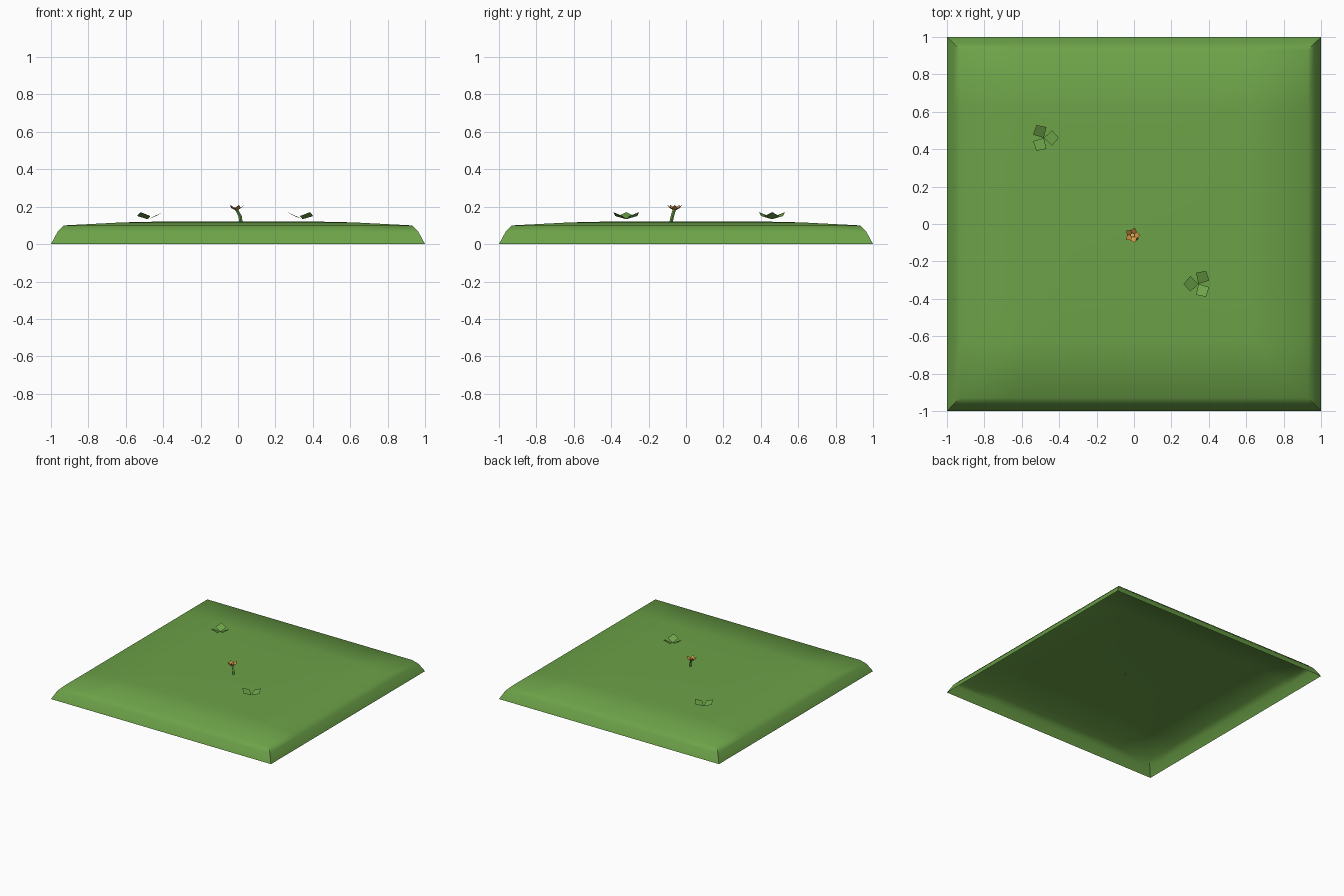
import bpy, bmesh
from math import pi, radians
from mathutils import Vector, Matrix

cube = bpy.data.objects.get("Cube")
if cube:
    bpy.data.objects.remove(cube)


def material(name, rgb):
    m = bpy.data.materials.new(name)
    m.use_nodes = True
    m.diffuse_color = (*rgb, 1)
    m.node_tree.nodes["Principled BSDF"].inputs["Base Color"].default_value = (*rgb, 1)
    return m


green = material("grass green", (0.15, 0.36, 0.065))
orange = material("petal orange", (0.72, 0.33, 0.06))
yellow = material("flower yellow", (0.85, 0.5, 0.12))


def add_object(name, bm, mat, smooth=None):
    mesh = bpy.data.meshes.new(name)
    bm.to_mesh(mesh)
    bm.free()
    mesh.materials.append(mat)
    ob = bpy.data.objects.new(name, mesh)
    bpy.context.collection.objects.link(ob)
    if smooth:
        bpy.ops.object.select_all(action='DESELECT')
        ob.select_set(True)
        bpy.context.view_layer.objects.active = ob
        bpy.ops.object.shade_smooth_by_angle(angle=radians(smooth))
    return ob


# Grass tile: open shell, height set by distance to the nearest side
profile = {0: 0.122, 0.35: 0.122, 0.62: 0.116, 0.93: 0.1, 0.965: 0.065, 1: 0}
steps = sorted({s * d for d in profile for s in (-1, 1)})
n = len(steps)
bm = bmesh.new()
grid = [[bm.verts.new((x, y, profile[max(abs(x), abs(y))])) for y in steps] for x in steps]
for i in range(n - 1):
    for j in range(n - 1):
        a, b, c, d = grid[i][j], grid[i + 1][j], grid[i + 1][j + 1], grid[i][j + 1]
        if i == j:                      # mitre the corners
            bm.faces.new((a, b, c))
            bm.faces.new((a, c, d))
        elif i + j == n - 2:
            bm.faces.new((a, b, d))
            bm.faces.new((b, c, d))
        else:
            bm.faces.new((a, b, c, d))
add_object("grass_tile", bm, green, smooth=50)


def blades(name, mat, center, count, turn, length, width, rise):
    """Ring of diamond blades that slope up and outward."""
    bm = bmesh.new()
    blade = [Vector((0, 0, 0)), Vector((length * 0.55, -width, rise * 0.45)),
             Vector((length, 0, rise)), Vector((length * 0.55, width, rise * 0.45))]
    for k in range(count):
        rot = Matrix.Rotation(turn + 2 * pi * k / count, 3, 'Z')
        bm.faces.new([bm.verts.new(rot @ p + Vector(center)) for p in blade])
    return add_object(name, bm, mat)


# Two leaf clumps facing each other
blades("back_leaves", green, (-0.482, 0.46, 0.133), 3, 0, 0.08, 0.041, 0.038)
blades("front_leaves", green, (0.345, -0.32, 0.133), 3, pi, 0.08, 0.041, 0.038)

# Flower: bent square stem, petals and a small centre
bm = bmesh.new()
path = [(0.016, -0.08, 0.115), (0.011, -0.073, 0.15), (-0.008, -0.062, 0.185)]
rings = [[bm.verts.new(Vector(p) + Matrix.Rotation(pi / 2 * k, 3, 'Z') @ Vector((0.009, 0, 0)))
          for k in range(4)] for p in path]
for low, high in zip(rings, rings[1:]):
    for k in range(4):
        m = (k + 1) % 4
        bm.faces.new((low[k], low[m], high[m], high[k]))
add_object("flower_stem", bm, green)

blades("flower_petals", orange, (-0.008, -0.06, 0.178), 5, 0, 0.042, 0.017, 0.032)

bm = bmesh.new()
bmesh.ops.create_cone(bm, cap_ends=True, segments=5, radius1=0.007, radius2=0.013, depth=0.014,
                      matrix=Matrix.Translation((-0.008, -0.06, 0.19)))
add_object("flower_centre", bm, yellow)
